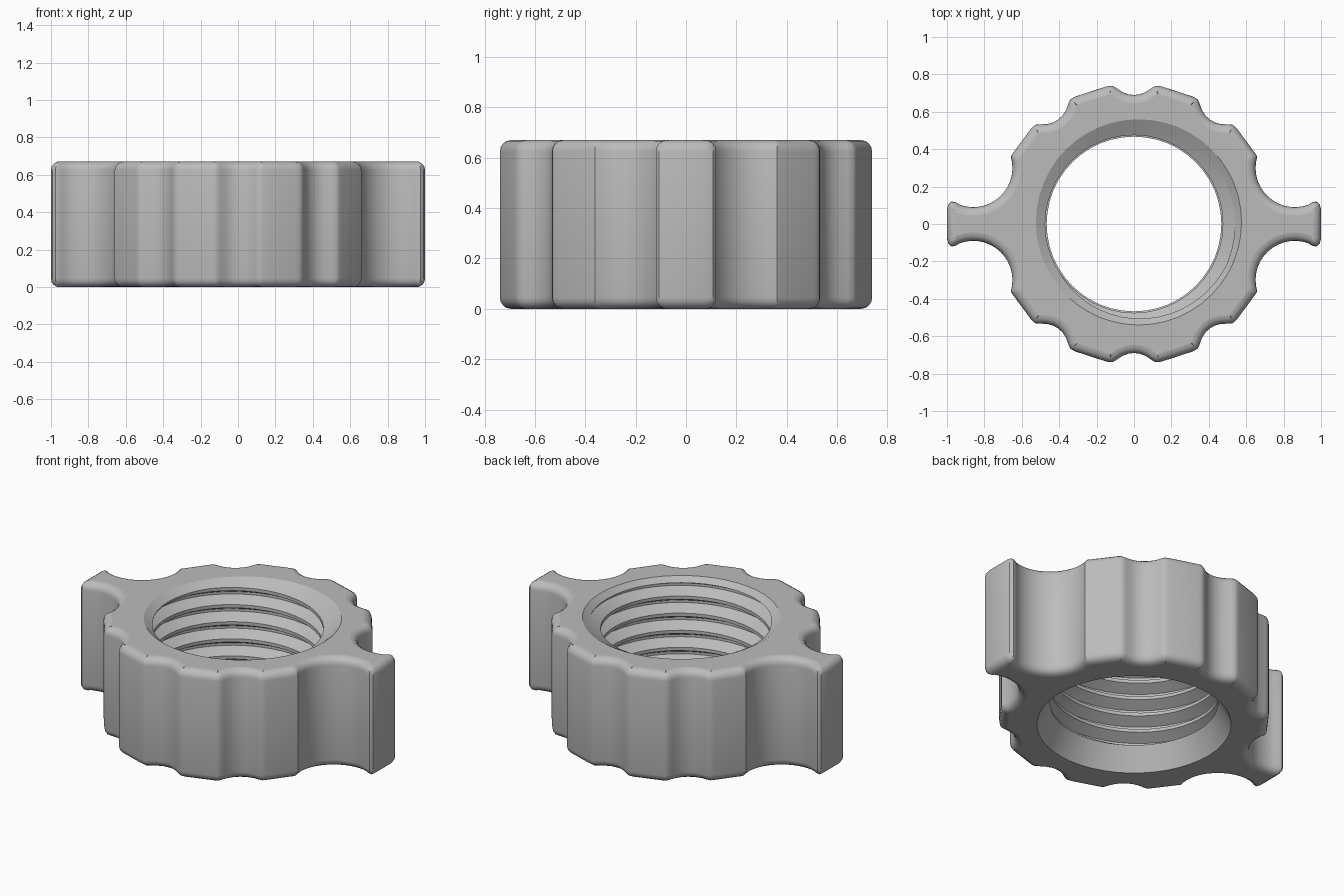
import bpy
import bmesh
from math import sin, cos, pi, radians, atan2
from mathutils import Vector

cube = bpy.data.objects.get("Cube")
if cube:
    bpy.data.objects.remove(cube)

HEIGHT = 0.67
ROUND = 0.045      # radius of the rounded top and bottom rims
SEGS = 48          # steps per thread turn
PITCH = 0.105
CUT_LOW, CUT_HIGH = 0.141, 0.64


def polar(r, deg, cx=0.0, cy=0.0):
    return Vector((cx + r * cos(radians(deg)), cy + r * sin(radians(deg))))


def grip_outline():
    """Plan outline: two wings and scalloped lobes, from one mirrored quarter."""
    # wing tip
    quarter = [Vector(p) for p in ((1, 0), (1, 0.08), (0.992, 0.107),
                                   (0.975, 0.12), (0.952, 0.116))]
    # deep finger hollow beside the wing
    steps = 14
    quarter += [polar(0.21, 290 - 127 * i / steps, 0.86, 0.3) for i in range(steps + 1)]
    # shallow scallops
    dip = [(10, 0.75), (8.8, 0.748), (7.3, 0.732), (5, 0.708), (2.5, 0.694), (0, 0.69)]
    half = [(-a, r) for a, r in dip]
    full = half + dip[-2::-1]
    quarter.append(polar(0.75, 30.5))
    quarter.append(polar(0.75, 42.5))
    quarter += [polar(r, 54 + a) for a, r in full]
    quarter.append(polar(0.75, 65.5))
    quarter.append(polar(0.75, 78.5))
    quarter += [polar(r, 90 + a) for a, r in half]
    quarter[-1].x = 0
    upper = quarter + [Vector((-p.x, p.y)) for p in quarter[-2::-1]]
    return upper + [Vector((p.x, -p.y)) for p in upper[-2:0:-1]]


def add_outer_wall(bm):
    """Rounded outer wall; returns its bottom and top edge loops."""
    pts = grip_outline()
    n = len(pts)
    normals = []
    for i in range(n):
        t = (pts[(i + 1) % n] - pts[i - 1]).normalized()
        normals.append(Vector((t.y, -t.x)))
    arc = [(ROUND * (1 - sin(a)), ROUND * (1 - cos(a)))
           for a in (pi / 2 * k / 4 for k in range(5))]
    levels = [(inset, z) for inset, z in arc]
    levels += [(inset, HEIGHT - z) for inset, z in reversed(arc)]
    rows = []
    for inset, z in levels:
        rows.append([bm.verts.new((*(p - q * inset), z)) for p, q in zip(pts, normals)])
    for low, high in zip(rows, rows[1:]):
        for i in range(n):
            j = (i + 1) % n
            bm.faces.new((low[i], low[j], high[j], high[i]))

    def loop(row):
        return [bm.edges.get((row[i - 1], row[i])) for i in range(n)]
    return loop(rows[0]), loop(rows[-1])


def add_thread(bm):
    """Helical inner thread, trimmed level at both ends."""
    profile = [(0, 0.475), (0.02, 0.475), (0.055, 0.54), (0.07, 0.54)]
    columns = []
    for i in range(9 * SEGS + 1):
        a = 2 * pi * (i % SEGS) / SEGS
        z = -0.0525 + PITCH * i / SEGS
        columns.append([bm.verts.new((r * cos(a), r * sin(a), z + dz)) for dz, r in profile])

    def vert(i, j):
        return columns[i][j] if j < len(profile) else columns[i + SEGS][0]
    for i in range(8 * SEGS):
        for j in range(len(profile)):
            bm.faces.new((vert(i, j), vert(i, j + 1), vert(i + 1, j + 1), vert(i + 1, j)))
    for z, up in ((CUT_HIGH, 1), (CUT_LOW, -1)):
        bmesh.ops.bisect_plane(bm, geom=bm.verts[:] + bm.edges[:] + bm.faces[:], dist=1e-6,
                               plane_co=(0, 0, z), plane_no=(0, 0, up), clear_outer=True)
    loose = [v for v in bm.verts if not v.link_faces]
    bmesh.ops.delete(bm, geom=loose, context='VERTS')


def edge_ring(bm, z):
    return [e for e in bm.edges if e.is_boundary
            and all(abs(v.co.z - z) < 1e-4 for v in e.verts)]


def flare(bm, edges, radius, z, cx=0.0, cy=0.0):
    """Extrude an edge ring onto a circle at another height."""
    made = bmesh.ops.extrude_edge_only(bm, edges=edges)["geom"]
    new = {g for g in made if isinstance(g, bmesh.types.BMVert)}
    for v in new:
        a = atan2(v.co.y, v.co.x)
        v.co = (cx + radius * cos(a), cy + radius * sin(a), z)
    return [e for e in made if isinstance(e, bmesh.types.BMEdge)
            and all(v in new for v in e.verts)]


bm = bmesh.new()
add_thread(bm)

# thread run-out at the top, lip and countersink at the bottom
top_ring = flare(bm, edge_ring(bm, CUT_HIGH), 0.55, HEIGHT, 0.025, 0.01)
lip = flare(bm, edge_ring(bm, CUT_LOW), 0.467, CUT_LOW - 0.004)
bottom_ring = flare(bm, lip, 0.54, 0)

# outer grip and the two flat end faces
outer_bottom, outer_top = add_outer_wall(bm)
for ring, up in ((top_ring + outer_top, 1), (bottom_ring + outer_bottom, -1)):
    bmesh.ops.triangle_fill(bm, edges=ring, use_beauty=True, normal=(0, 0, up))
bmesh.ops.recalc_face_normals(bm, faces=bm.faces[:])

mesh = bpy.data.meshes.new("winged_nut")
bm.to_mesh(mesh)
bm.free()
nut = bpy.data.objects.new("winged_nut", mesh)
bpy.context.collection.objects.link(nut)

# plain grey
grey = bpy.data.materials.new("plain_grey")
grey.use_nodes = True
colour = (0.5, 0.5, 0.5, 1)
grey.diffuse_color = colour
for node in grey.node_tree.nodes:
    if node.type == 'BSDF_PRINCIPLED':
        node.inputs["Base Color"].default_value = colour
mesh.materials.append(grey)

# smooth sides, flat end faces
bpy.ops.object.select_all(action='DESELECT')
nut.select_set(True)
bpy.context.view_layer.objects.active = nut
bpy.ops.object.shade_smooth_by_angle(angle=radians(35))
for face in mesh.polygons:
    if abs(face.normal.z) > 0.999:
        face.use_smooth = False
